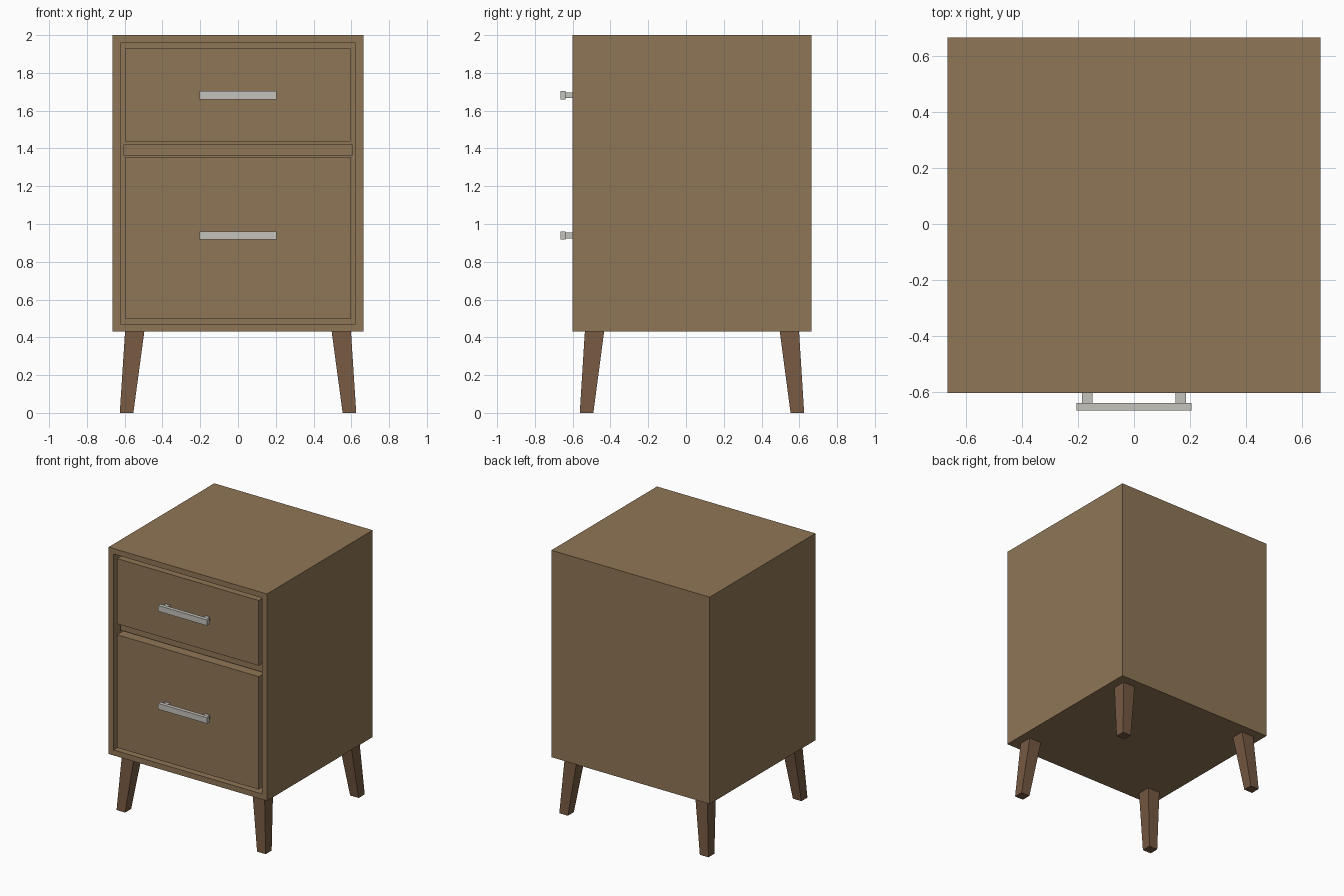
import bpy
import bmesh
from mathutils import Vector

default = bpy.data.objects.get("Cube")
if default:
    bpy.data.objects.remove(default, do_unlink=True)


def material(name, rgb):
    m = bpy.data.materials.new(name)
    m.use_nodes = True
    m.diffuse_color = (*rgb, 1)
    m.node_tree.nodes["Principled BSDF"].inputs["Base Color"].default_value = (*rgb, 1)
    return m


oak = material("warm oak", (0.275, 0.181, 0.093))
walnut = material("dark walnut", (0.178, 0.098, 0.053))
steel = material("brushed steel", (0.56, 0.545, 0.505))


def finish(bm, name, mat):
    bmesh.ops.recalc_face_normals(bm, faces=bm.faces)
    mesh = bpy.data.meshes.new(name)
    bm.to_mesh(mesh)
    bm.free()
    mesh.materials.append(mat)
    ob = bpy.data.objects.new(name, mesh)
    bpy.context.collection.objects.link(ob)
    return ob


def add_box(bm, x, y, z):
    """Add a box spanning the given (low, high) ranges."""
    verts = bmesh.ops.create_cube(bm, size=1)["verts"]
    for v in verts:
        v.co = Vector([lo + (c + 0.5) * (hi - lo) for c, (lo, hi) in zip(v.co, (x, y, z))])
    return verts


def box(name, mat, x, y, z):
    bm = bmesh.new()
    add_box(bm, x, y, z)
    return finish(bm, name, mat)


FRONT, BACK = -0.602, 0.665
MIDDLE = (FRONT + BACK) / 2
BASE = 0.43

# Cabinet case: one block with the front hollowed out
bm = bmesh.new()
add_box(bm, (-0.665, 0.665), (FRONT, BACK), (BASE, 2))
bm.normal_update()
face = min(bm.faces, key=lambda f: f.calc_center_median().y)
bmesh.ops.inset_region(bm, faces=[face], thickness=0.059)
hollow = bmesh.ops.extrude_discrete_faces(bm, faces=[face])["faces"][0]
bmesh.ops.translate(bm, verts=hollow.verts, vec=(0, 1.2, 0))
finish(bm, "cabinet_case", oak)

# Recessed rail between the drawers
box("divider_rail", oak, (-0.606, 0.606), (FRONT + 0.06, 0.55), (1.362, 1.42))

# Drawers with a bar handle on two posts
for label, low, high, grip in (("upper", 1.437, 1.932, 1.682), ("lower", 0.497, 1.354, 0.939)):
    box(label + "_drawer", oak, (-0.595, 0.595), (FRONT, 0.5), (low, high))
    bm = bmesh.new()
    add_box(bm, (-0.205, 0.205), (-0.665, -0.637), (grip - 0.022, grip + 0.022))
    for side in (-1, 1):
        px = side * 0.167
        add_box(bm, (px - 0.019, px + 0.019), (-0.637, FRONT), (grip - 0.015, grip + 0.015))
    finish(bm, label + "_handle", steel)

# Tapered legs splayed towards the corners
for sx, side in ((1, "left"), (-1, "right")):
    for sy, end in ((-1, "front"), (1, "back")):
        bm = bmesh.new()
        for v in add_box(bm, (-1, 1), (-1, 1), (0, BASE)):
            top = v.co.z > BASE / 2
            half = 0.051 if top else 0.036
            cx, cy = (0.547, 0.516) if top else (0.59, 0.558)
            v.co.x = sx * cx + v.co.x * half
            v.co.y = MIDDLE + sy * cy + v.co.y * half
        finish(bm, f"{end}_{side}_leg", walnut)
